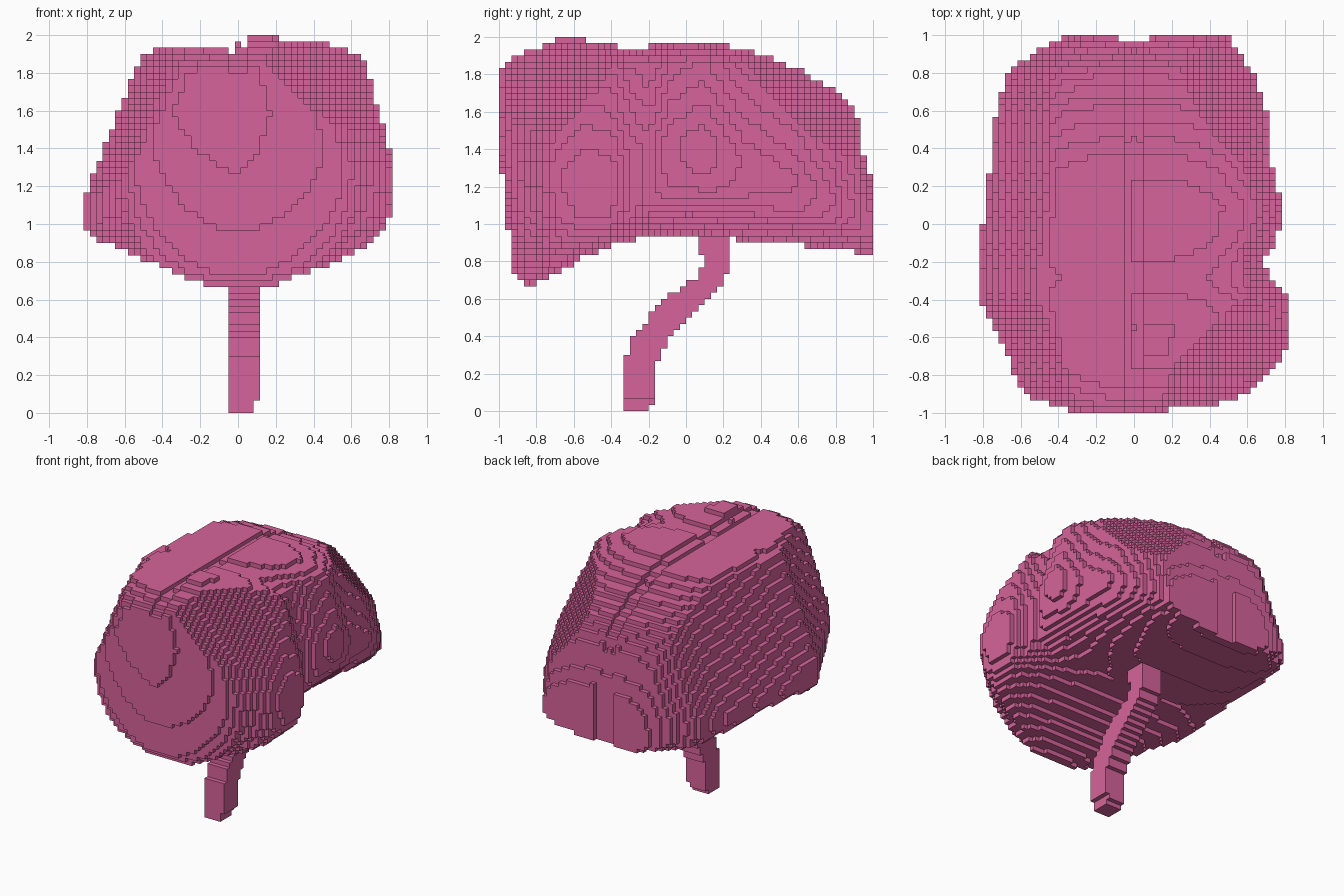
import bpy, bmesh

if "Cube" in bpy.data.objects:
    bpy.data.objects.remove(bpy.data.objects["Cube"])

N = 30            # blocks per unit
S = 1.0 / N

pink = bpy.data.materials.new("pink")
pink.diffuse_color = (0.67, 0.125, 0.325, 1)
pink.use_nodes = True
pink.node_tree.nodes["Principled BSDF"].inputs["Base Color"].default_value = pink.diffuse_color


def sample(rows, t):
    """Linear interpolation of a table whose first column is the key."""
    if t <= rows[0][0]:
        return rows[0][1:]
    for a, b in zip(rows, rows[1:]):
        if t <= b[0]:
            f = (t - a[0]) / (b[0] - a[0])
            return [p + (q - p) * f for p, q in zip(a[1:], b[1:])]
    return rows[-1][1:]


def ramp(t, start, end):
    return min(1, max(0, (t - start) / (end - start)))


def build_blocks(name, inside):
    """Outer skin of all grid blocks whose centre passes the inside test."""
    cells = {(i, j, k)
             for i in range(-N, N) for j in range(-N, N) for k in range(2 * N)
             if inside(i * S, (j + .5) * S, (k + .5) * S)}
    bm = bmesh.new()
    verts = {}

    def vert(p):
        if p not in verts:
            verts[p] = bm.verts.new(((p[0] - .5) * S, p[1] * S, p[2] * S))
        return verts[p]

    for c in cells:
        for axis in range(3):
            u, v = (axis + 1) % 3, (axis + 2) % 3
            for side in (0, 1):
                n = list(c)
                n[axis] += 2 * side - 1
                if tuple(n) in cells:
                    continue
                quad = []
                for du, dv in ((0, 0), (1, 0), (1, 1), (0, 1)):
                    p = list(c)
                    p[axis] += side
                    p[u] += du
                    p[v] += dv
                    quad.append(vert(tuple(p)))
                bm.faces.new(quad if side else quad[::-1])
    mesh = bpy.data.meshes.new(name)
    bm.to_mesh(mesh)
    bm.free()
    mesh.materials.append(pink)
    obj = bpy.data.objects.new(name, mesh)
    bpy.context.collection.objects.link(obj)


# Crown sections: y, left x, right x, bottom z, top z, widest z left / right
CROWN = [
    (-.983, -.34, .17, 1.27, 1.84, 1.60, 1.60),
    (-.95, -.46, .46, .95, 1.87, 1.45, 1.40),
    (-.915, -.55, .57, .71, 1.89, 1.32, 1.32),
    (-.85, -.61, .64, .66, 1.92, 1.25, 1.30),
    (-.70, -.67, .79, .73, 1.984, 1.20, 1.30),
    (-.55, -.74, .83, .82, 1.985, 1.15, 1.30),
    (-.40, -.83, .82, .88, 1.96, 1.10, 1.30),
    (-.30, -.83, .74, .91, 1.93, 1.08, 1.35),
    (-.20, -.83, .69, .94, 1.95, 1.07, 1.40),
    (-.08, -.81, .76, .95, 1.97, 1.07, 1.45),
    (.10, -.79, .79, .94, 1.975, 1.07, 1.45),
    (.30, -.76, .73, .91, 1.94, 1.07, 1.35),
    (.60, -.73, .70, .89, 1.83, 1.10, 1.25),
    (.80, -.67, .63, .86, 1.71, 1.10, 1.15),
    (.91, -.52, .56, .85, 1.59, 1.10, 1.10),
    (.95, -.46, .53, .84, 1.36, 1.05, 1.05),
    (1.00, -.33, .51, .84, 1.20, 1.00, 1.00),
]


def in_crown(x, y, z):
    xl, xr, zb, zt, zl, zr = sample(CROWN, y)
    if x < 0:
        zt = min(zt, 1.945)
    if abs(x) < .04:                # shallow cleft along the middle
        zt -= .035
    if y > .96 and -.1 < x < .08:   # notch at the back edge
        return False
    if x - .9 * y + z > 2.85 or x + y + z > 2.74:   # sloping right shoulders
        return False
    if x < xl + .4 * max(0, z - zl) or x > xr - .28 * max(0, z - zr):   # leaning sides
        return False
    # rounded lower outline as seen from the front
    if z < 1.25 and abs(x / .86) ** 2.2 + ((1.25 - z) / .6) ** 2.4 > 1.03 and x > 0:
        return False
    rx, cz = (xl, zl) if x < 0 else (xr, zr)
    if z > cz:
        power = 3.6 - 1.3 * ramp(y, .75, .95) - .8 * ramp(-y, .75, .95)
        rz = zt - cz
    else:
        power = 1.5 + .7 * ramp(y, -.983, -.86)
        power += 2.6 * ramp(y, -.8, -.4)
        if x > 0:
            power -= 2.0 * ramp(y, -.3, 0)
        rz = cz - zb
    return abs(x / rx) ** power + abs((z - cz) / rz) ** power < 1


# Stem profile: z, front y, back y
STEM = [(0, -.33, -.20), (.07, -.33, -.17), (.28, -.33, -.15), (.40, -.28, -.08),
        (.50, -.20, .01), (.60, -.11, .10), (.67, -.02, .18), (.73, .08, .22),
        (.80, .09, .24), (.92, .05, .22), (1.0, .05, .22)]


def in_stem(x, y, z):
    y0, y1 = sample(STEM, z)
    return z < 1 and -.05 < x < (.08 if z < .07 else .11) and y0 < y < y1


build_blocks("crown", in_crown)
build_blocks("stem", in_stem)
